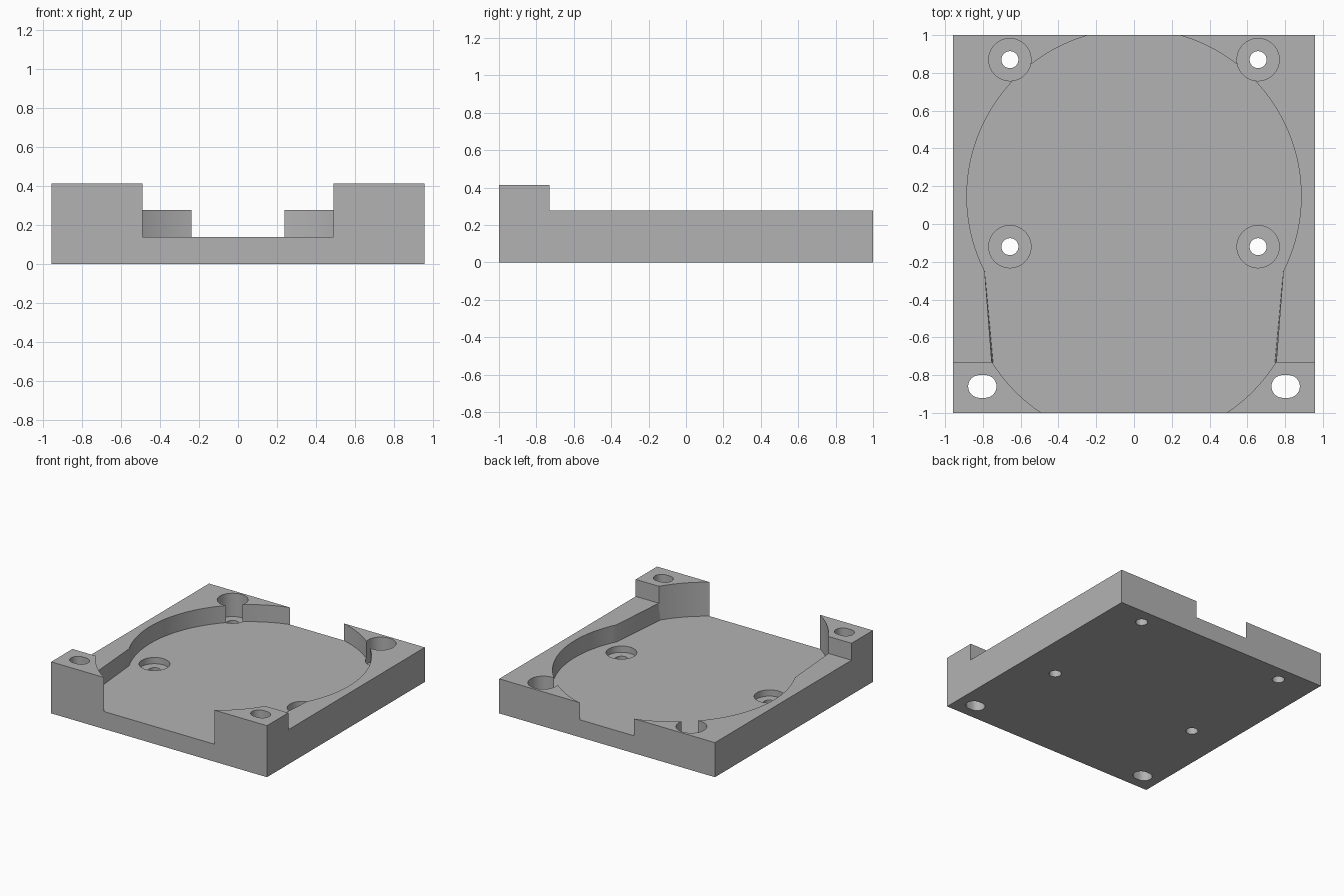
import bpy
import bmesh
from math import sin, cos, pi, radians, atan2, hypot

if "Cube" in bpy.data.objects:
    bpy.data.objects.remove(bpy.data.objects["Cube"], do_unlink=True)

# Main sizes
HALF_W, HALF_L = 0.957, 1.0
FLOOR, RIM, BLOCK = 0.14, 0.277, 0.413
BLOCK_Y = -0.73
RADIUS, REAR_C, FRONT_C = 0.885, 0.148, -0.263

grey = bpy.data.materials.new("light_grey")
grey.use_nodes = True
colour = (0.45, 0.45, 0.45, 1)
grey.diffuse_color = colour
grey.node_tree.nodes["Principled BSDF"].inputs["Base Color"].default_value = colour


def loft(name, rings):
    """Closed solid through matching rings of points, capped at both ends."""
    bm = bmesh.new()
    loops = [[bm.verts.new(p) for p in ring] for ring in rings]
    n = len(loops[0])
    for a, b in zip(loops, loops[1:]):
        for i in range(n):
            j = (i + 1) % n
            bm.faces.new((a[i], a[j], b[j], b[i]))
    bm.faces.new(loops[0])
    bm.faces.new(loops[-1])
    bmesh.ops.recalc_face_normals(bm, faces=bm.faces)
    mesh = bpy.data.meshes.new(name)
    bm.to_mesh(mesh)
    bm.free()
    mesh.materials.append(grey)
    obj = bpy.data.objects.new(name, mesh)
    bpy.context.collection.objects.link(obj)
    return obj


def circle(x, y, r, z, stretch=0, n=48):
    """Circle, or a slot when stretched along x."""
    pts = []
    for i in range(n):
        a = 2 * pi * (i + 0.5) / n
        shift = stretch if cos(a) > 0 else -stretch
        pts.append((x + r * cos(a) + shift, y + r * sin(a), z))
    return pts


def arc(centre, start, end, n=40):
    """Points on the right half of a pocket circle, ends included."""
    return [(RADIUS * cos(start + (end - start) * i / n),
             centre + RADIUS * sin(start + (end - start) * i / n))
            for i in range(n + 1)]


def pocket_ring(z, corner_y):
    """Rear arc, straight neck and front arc, mirrored across x."""
    rear = arc(REAR_C, pi / 2, atan2(-0.398, 0.79))
    corner_x = (RADIUS ** 2 - (corner_y - FRONT_C) ** 2) ** 0.5
    front = arc(FRONT_C, atan2(-0.49, 0.737), -pi / 2)
    front[0] = (corner_x, corner_y)
    half = rear + front
    mirrored = [(-x, y) for x, y in reversed(half[1:-1])]
    return [(x, y, z) for x, y in half + mirrored]


# Tray with two raised front blocks, extruded from its side outline
outline = [(-HALF_L, 0), (HALF_L, 0), (HALF_L, RIM), (BLOCK_Y, RIM),
           (BLOCK_Y, BLOCK), (-HALF_L, BLOCK)]
tray = loft("mounting_tray", [[(x, y, z) for y, z in outline] for x in (-HALF_W, HALF_W)])

# Pocket, with the neck walls leaning slightly outward
cutters = [loft("pocket_cutter", [pocket_ring(FLOOR, -0.74),
                                  pocket_ring(RIM, -0.727),
                                  pocket_ring(0.6, -0.727)])]

for side in (-1, 1):
    # Counterbored screw holes
    for y in (0.87, -0.12):
        steps = [(0.045, -0.1), (0.045, 0.09), (0.112, 0.09), (0.112, 0.6)]
        cutters.append(loft("screw_hole_cutter",
                            [circle(side * 0.657, y, r, z) for r, z in steps]))
    # Slots through the front blocks
    cutters.append(loft("slot_cutter", [circle(side * 0.803, -0.86, 0.06, z, 0.015)
                                        for z in (-0.1, 0.6)]))

for cutter in cutters:
    cutter.hide_render = True
    mod = tray.modifiers.new(cutter.name, "BOOLEAN")
    mod.operation = "DIFFERENCE"
    mod.solver = "EXACT"
    mod.object = cutter

# Apply the cuts and drop the helpers
bpy.ops.object.select_all(action="DESELECT")
bpy.context.view_layer.objects.active = tray
tray.select_set(True)
for mod in list(tray.modifiers):
    bpy.ops.object.modifier_apply(modifier=mod.name)
for cutter in cutters:
    bpy.data.objects.remove(cutter, do_unlink=True)
bpy.ops.object.shade_smooth_by_angle(angle=radians(25))
